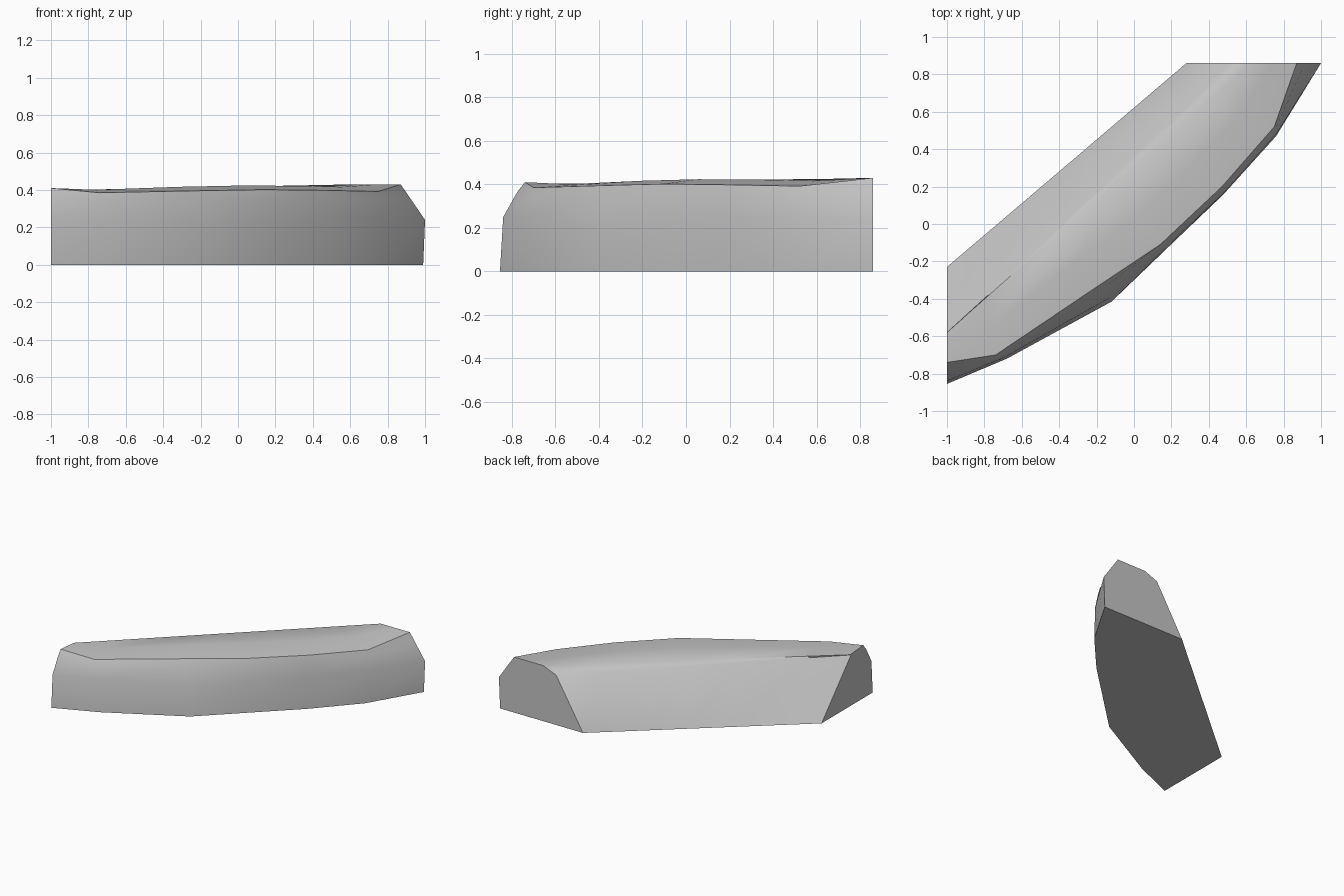
import bpy
import bmesh
import math
from mathutils import Vector

if "Cube" in bpy.data.objects:
    bpy.data.objects.remove(bpy.data.objects["Cube"])

# One plain material
grey = bpy.data.materials.new("light_grey")
grey.use_nodes = True
colour = (0.56, 0.56, 0.56, 1)
grey.diffuse_color = colour
bsdf = next(n for n in grey.node_tree.nodes if n.type == "BSDF_PRINCIPLED")
bsdf.inputs["Base Color"].default_value = colour

# Straight rear lines, from the right end to the left end
CREST = (Vector((-1, -.58, .398)), Vector((.62, .86, .43)))
RIDGE = (Vector((-1, -.59, .392)), Vector((.51, .86, .386)))
INNER_FOOT = (Vector((-1, -.23, 0)), Vector((.28, .86, 0)))

# Curved outer side: position along the body, foot, waist, top edge
STATIONS = [
    (0, (-1, -.855, 0), (-1, -.84, .25), (-1, -.74, .41)),
    (.14, (-.68, -.72, 0), (-.69, -.712, .25), (-.74, -.70, .385)),
    (.38, (-.12, -.415, 0), (-.14, -.40, .22), (-.25, -.37, .395)),
    (.56, (.25, -.06, 0), (.245, -.055, .24), (.14, -.11, .402)),
    (.7, (.48, .16, 0), (.48, .165, .25), (.47, .20, .398)),
    (.85, (.76, .47, 0), (.76, .48, .25), (.75, .52, .392)),
    (1, (.99, .86, 0), (1, .86, .24), (.87, .86, .43)),
]


def cross_section(t, foot, waist, edge):
    """Closed loop of points from the outer foot over the top to the inner foot."""
    foot, waist, edge = Vector(foot), Vector(waist), Vector(edge)
    shoulder = waist.lerp(edge, .65)
    if t < 1:
        shoulder.z += .012
    crest = CREST[0].lerp(CREST[1], t)
    middle = edge.lerp(crest, .5)
    middle.z += .06 * t * (1 - t)
    return [foot, waist, shoulder, edge, middle, crest,
            RIDGE[0].lerp(RIDGE[1], t), INNER_FOOT[0].lerp(INNER_FOOT[1], t)]


# Loft the sections into one closed body
bm = bmesh.new()
loops = [[bm.verts.new(p) for p in cross_section(*s)] for s in STATIONS]
for a, b in zip(loops, loops[1:]):
    for i in range(len(a)):
        j = (i + 1) % len(a)
        bm.faces.new((a[i], a[j], b[j], b[i]))
bm.faces.new(loops[0])
bm.faces.new(loops[-1])
bmesh.ops.recalc_face_normals(bm, faces=bm.faces[:])
mesh = bpy.data.meshes.new("curved_block")
bm.to_mesh(mesh)
bm.free()

body = bpy.data.objects.new("curved_block", mesh)
mesh.materials.append(grey)
bpy.context.collection.objects.link(body)
bpy.context.view_layer.objects.active = body
body.select_set(True)
bpy.ops.object.shade_smooth_by_angle(angle=math.radians(38))
